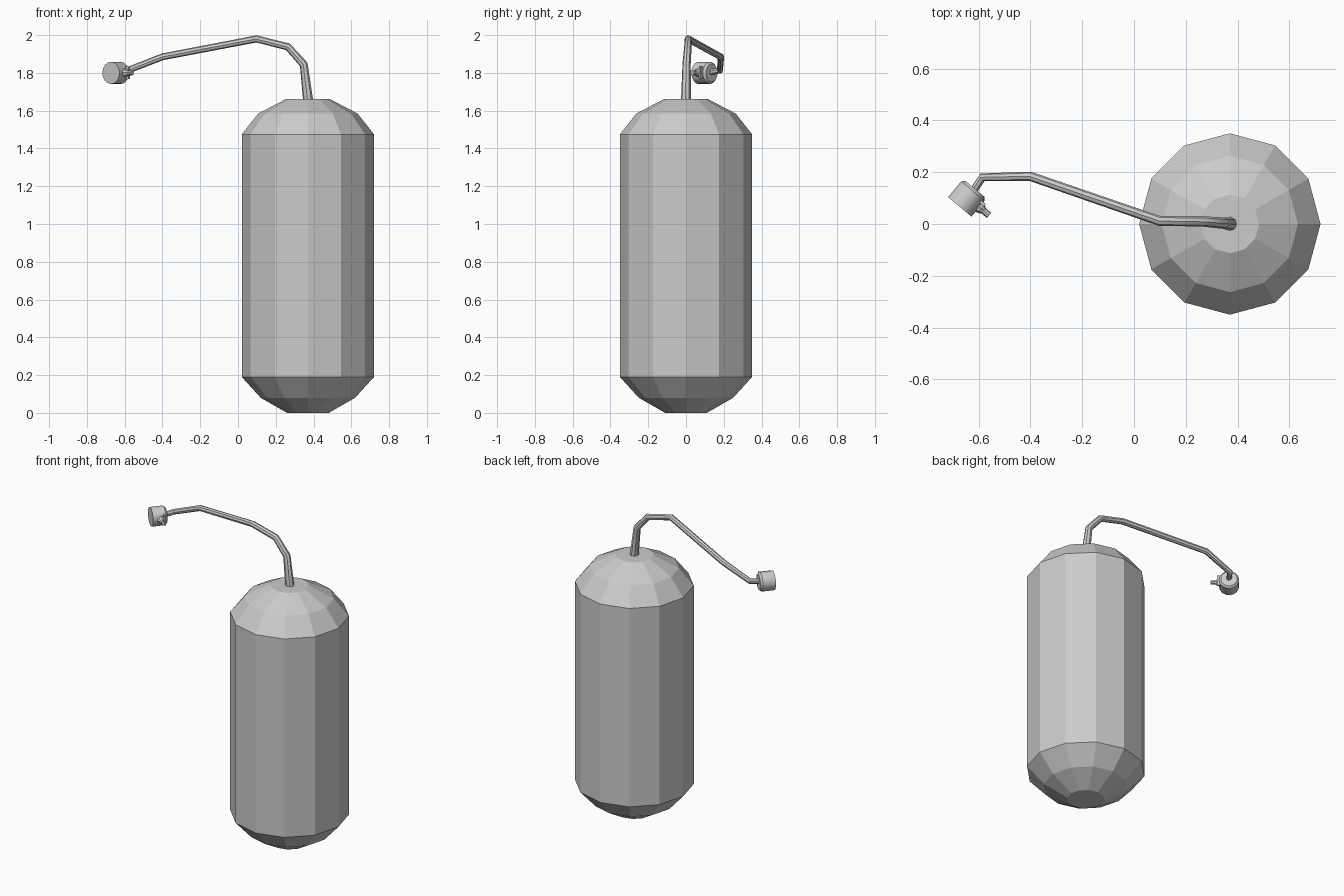
import bpy, bmesh, math
from mathutils import Vector

if "Cube" in bpy.data.objects:
    bpy.data.objects.remove(bpy.data.objects["Cube"])

TANK_X = 0.37


def make_object(name, bm):
    bmesh.ops.recalc_face_normals(bm, faces=bm.faces)
    mesh = bpy.data.meshes.new(name)
    bm.to_mesh(mesh)
    bm.free()
    ob = bpy.data.objects.new(name, mesh)
    bpy.context.collection.objects.link(ob)
    return ob


def lathe(name, profile, sides, origin, axis=(0, 0, 1)):
    """Closed solid of rings (radius, height) turned about an axis."""
    bm = bmesh.new()
    rot = Vector((0, 0, 1)).rotation_difference(Vector(axis).normalized())
    rings = []
    for r, h in profile:
        ring = []
        for i in range(sides):
            a = 2 * math.pi * i / sides
            p = Vector((r * math.cos(a), r * math.sin(a), h))
            ring.append(bm.verts.new(Vector(origin) + rot @ p))
        rings.append(ring)
    for lo, hi in zip(rings, rings[1:]):
        for i in range(sides):
            j = (i + 1) % sides
            bm.faces.new((lo[i], lo[j], hi[j], hi[i]))
    bm.faces.new(rings[0][::-1])
    bm.faces.new(rings[-1])
    return make_object(name, bm)


# Tank with bevelled domes
lathe("tank", [(0.11, 0), (0.25, 0.08), (0.35, 0.19), (0.35, 1.475),
               (0.263, 1.585), (0.113, 1.663)], 12, (TANK_X, 0, 0))

# Bent hose from the tank top to the nozzle: position and radius
path = [((0.373, 0, 1.64), 0.027), ((0.348, 0.003, 1.845), 0.022),
        ((0.265, 0.01, 1.938), 0.02), ((0.098, 0.012, 1.98), 0.019),
        ((-0.40, 0.184, 1.885), 0.018), ((-0.585, 0.18, 1.813), 0.017),
        ((-0.622, 0.125, 1.803), 0.016)]
curve = bpy.data.curves.new("hose", 'CURVE')
curve.dimensions = '3D'
curve.bevel_depth = 1.0
curve.bevel_resolution = 2
curve.use_fill_caps = True
spline = curve.splines.new('POLY')
spline.points.add(len(path) - 1)
for point, (co, r) in zip(spline.points, path):
    point.co = (*co, 1)
    point.radius = r
hose = bpy.data.objects.new("hose", curve)
bpy.context.collection.objects.link(hose)
bpy.context.view_layer.objects.active = hose
hose.select_set(True)
bpy.ops.object.convert(target='MESH')
bpy.ops.object.shade_flat()

# Nozzle drum, facing front left
aim = Vector((-0.64, -0.77, 0)).normalized()
side = Vector((0.77, -0.64, 0)).normalized()
back = Vector((-0.617, 0.133, 1.80))
drum = lathe("nozzle", [(0.048, -0.004), (0.059, 0.008), (0.059, 0.087)],
             16, back, aim)
bpy.context.view_layer.objects.active = drum
drum.select_set(True)
bpy.ops.object.shade_smooth_by_angle(angle=math.radians(35))

# Tapered valve stub on the drum's side, with a small upright tab
lathe("valve_stub", [(0.024, 0.03), (0.022, 0.065), (0.013, 0.082),
                     (0.013, 0.108)], 8, back + aim * 0.04, side)
bm = bmesh.new()
bmesh.ops.create_cube(bm, size=1)
bmesh.ops.scale(bm, vec=(0.022, 0.012, 0.066), verts=bm.verts)
tab = make_object("valve_tab", bm)
tab.location = back + aim * 0.02 + side * 0.06
tab.rotation_euler.z = math.atan2(side.y, side.x)
